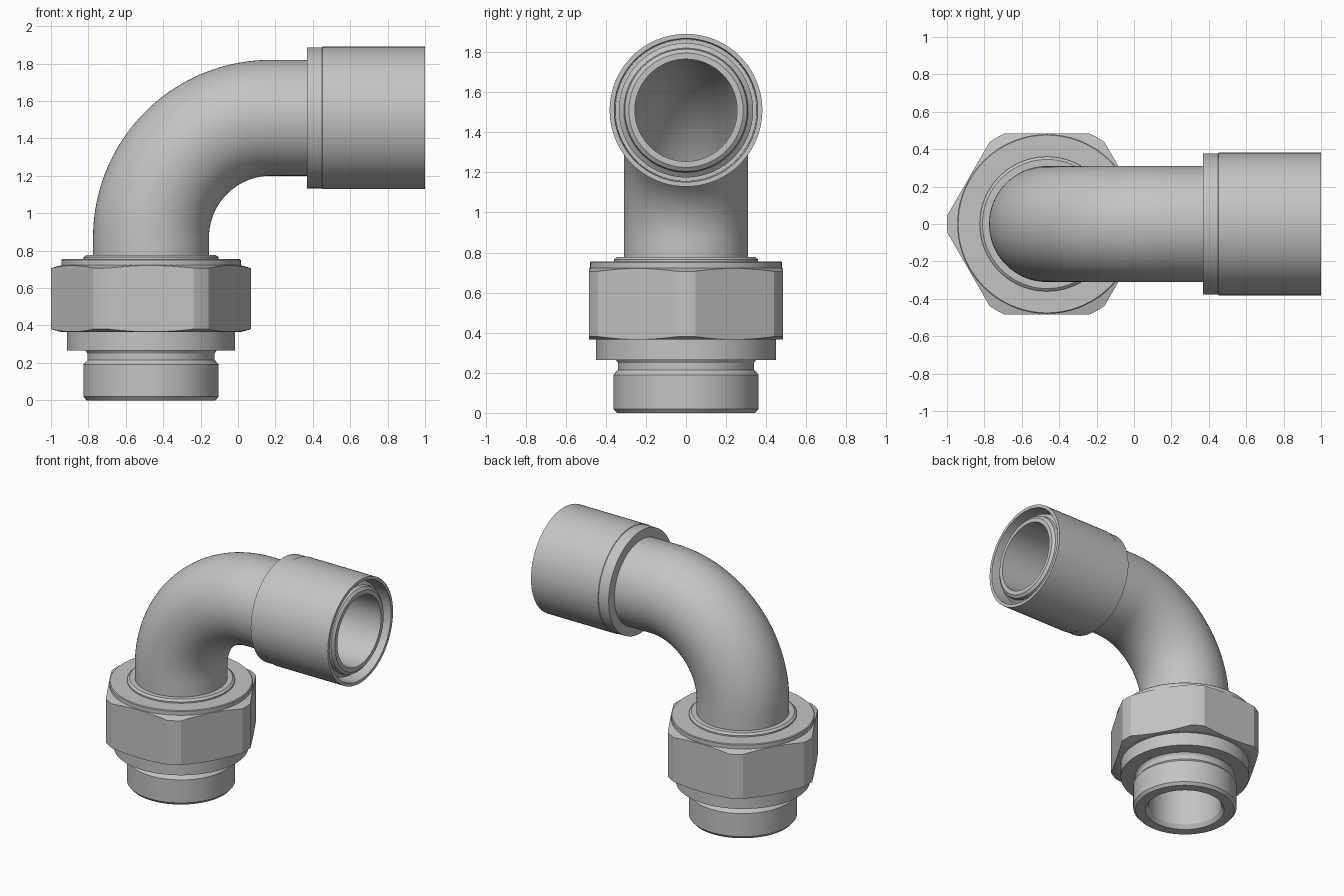
import bpy, bmesh, math
from math import sin, cos, pi, radians
from mathutils import Vector

if "Cube" in bpy.data.objects:
    bpy.data.objects.remove(bpy.data.objects["Cube"])

AX, AZ = -0.465, 1.51      # vertical axis x, horizontal axis z
PIPE, BORE = 0.31, 0.255

steel = bpy.data.materials.new("grey steel")
steel.diffuse_color = (0.55, 0.55, 0.55, 1)
steel.use_nodes = True
steel.node_tree.nodes["Principled BSDF"].inputs["Base Color"].default_value = steel.diffuse_color


def skin(name, rings, angle=25):
    """Join point rings into a closed ring-shaped surface."""
    bm = bmesh.new()
    vs = [[bm.verts.new(p) for p in ring] for ring in rings]
    m, n = len(vs), len(vs[0])
    for i in range(m):
        a, b = vs[i], vs[(i + 1) % m]
        for j in range(n):
            k = (j + 1) % n
            bm.faces.new((a[j], a[k], b[k], b[j]))
    bmesh.ops.recalc_face_normals(bm, faces=bm.faces)
    me = bpy.data.meshes.new(name)
    bm.to_mesh(me)
    bm.free()
    ob = bpy.data.objects.new(name, me)
    bpy.context.collection.objects.link(ob)
    me.materials.append(steel)
    bpy.ops.object.select_all(action='DESELECT')
    ob.select_set(True)
    bpy.context.view_layer.objects.active = ob
    bpy.ops.object.shade_smooth_by_angle(angle=radians(angle))
    return ob


def circle(c, u, v, r, n=96):
    return [c + (u * cos(2 * pi * j / n) + v * sin(2 * pi * j / n)) * r for j in range(n)]


X, Y, Z = Vector((1, 0, 0)), Vector((0, 1, 0)), Vector((0, 0, 1))


def lathe_up(name, profile):
    return skin(name, [circle(Vector((AX, 0, z)), X, Y, r) for r, z in profile])


def lathe_side(name, profile):
    return skin(name, [circle(Vector((x, 0, AZ)), Y, Z, r) for r, x in profile])


# bent pipe: straight, quarter bend, straight; outside then back along the bore
BR = 0.64
cx, cz = AX + BR, AZ - BR
path = [(Vector((AX, 0, 0.30)), X)]
for i in range(41):
    a = pi - i * pi / 80
    d = Vector((cos(a), 0, sin(a)))
    path.append((Vector((cx, 0, cz)) + d * BR, -d))
path.append((Vector((0.90, 0, AZ)), -Z))
rings = [circle(c, u, Y, PIPE) for c, u in path]
rings += [circle(c, u, Y, BORE) for c, u in reversed(path)]
skin("bent_pipe", rings)

# lower threaded spigot with neck and shoulder
lathe_up("spigot", [
    (0.275, 0), (0.345, 0), (0.362, 0.02), (0.362, 0.19), (0.345, 0.21),
    (0.34, 0.215), (0.34, 0.25), (0.35, 0.265), (0.45, 0.265), (0.45, 0.40),
    (BORE, 0.40), (BORE, 0.03)])

# hexagon nut with turned-down corners and chamfered ends
FLAT, CORNER, FACE = 0.485, 0.535, 0.48
chop = math.degrees(math.acos(FLAT / CORNER))
angles = []
for k in range(6):
    mid = 30 + 60 * k
    angles += [mid - chop + 2 * chop * i / 12 for i in range(13)]
    angles += [mid + 30 + (30 - chop) * s for s in (-0.4, 0.4)]


def hex_ring(z, mode):
    pts = []
    for a in angles:
        off = (a % 60) - 30
        r = min(FLAT / cos(radians(off)), CORNER)
        drop = (r - FACE) * 0.28
        if mode == "top":
            zz = z - drop
        elif mode == "bottom":
            zz = z + drop
        else:
            r, zz = mode, z
        pts.append(Vector((AX + r * cos(radians(a)), r * sin(radians(a)), zz)))
    return pts


skin("hex_nut", [hex_ring(0.365, 0.33), hex_ring(0.365, FACE), hex_ring(0.365, "bottom"),
                 hex_ring(0.722, "top"), hex_ring(0.722, FACE), hex_ring(0.722, 0.33)], 9)

# washer face on top of the nut
lathe_up("nut_collar", [(0.30, 0.70), (0.48, 0.70), (0.48, 0.75), (0.475, 0.755), (0.30, 0.755)])
# small stepped ring round the pipe
lathe_up("pipe_ring", [(0.30, 0.74), (0.36, 0.74), (0.36, 0.765), (0.345, 0.778), (0.30, 0.778)])

# outer sleeve of the horizontal end
lathe_side("end_sleeve", [
    (0.30, 0.368), (0.377, 0.368), (0.377, 0.45), (0.381, 0.452), (0.381, 1.0),
    (0.358, 1.0), (0.353, 0.88), (0.30, 0.88)])
# inner nozzle seen inside the sleeve
lathe_side("end_nozzle", [
    (BORE, 0.88), (0.335, 0.88), (0.335, 0.93), (0.31, 0.95), (0.305, 0.975),
    (0.285, 0.99), (BORE, 0.99)])
